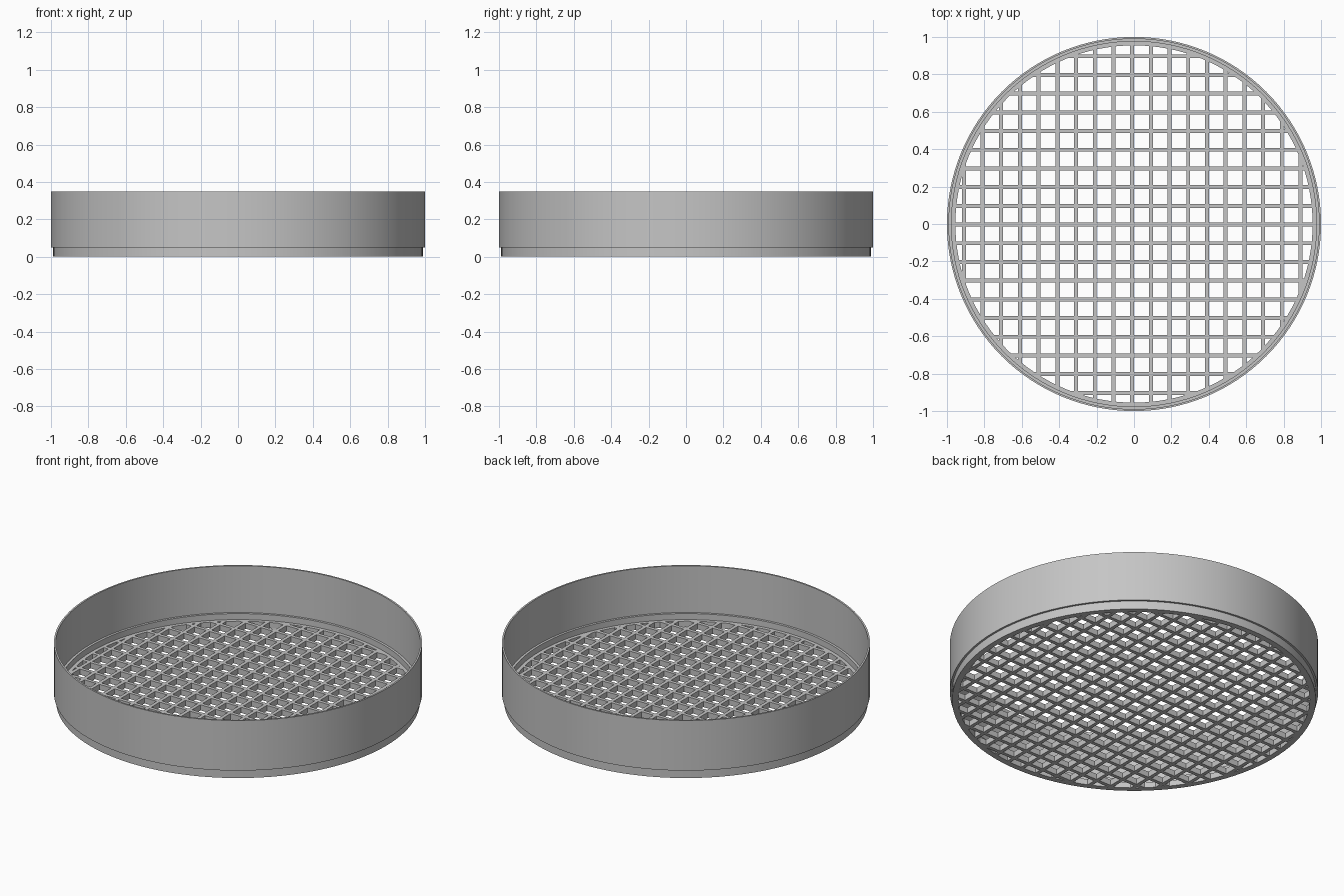
import bpy
import bmesh
import math

cube = bpy.data.objects.get("Cube")
if cube:
    bpy.data.objects.remove(cube, do_unlink=True)

SEGMENTS = 128
BAR = 0.021        # width of a mesh bar
PITCH = 0.1        # distance between bars
FLOOR = 0.034      # height of the mesh and its ring
REACH = 0.978      # bars end inside the ring

grey = bpy.data.materials.new("grey")
grey.use_nodes = True
grey.diffuse_color = (0.56, 0.56, 0.56, 1)
grey.node_tree.nodes["Principled BSDF"].inputs["Base Color"].default_value = grey.diffuse_color


def make_object(name, bm):
    bmesh.ops.recalc_face_normals(bm, faces=bm.faces)
    mesh = bpy.data.meshes.new(name)
    bm.to_mesh(mesh)
    bm.free()
    mesh.materials.append(grey)
    obj = bpy.data.objects.new(name, mesh)
    bpy.context.collection.objects.link(obj)
    return obj


def lathe(name, profile):
    """Turn a closed (radius, height) profile around the z axis."""
    bm = bmesh.new()
    rings = []
    for i in range(SEGMENTS):
        a = math.tau * i / SEGMENTS
        rings.append([bm.verts.new((r * math.cos(a), r * math.sin(a), z)) for r, z in profile])
    n = len(profile)
    for i in range(SEGMENTS):
        p, q = rings[i], rings[(i + 1) % SEGMENTS]
        for k in range(n):
            m = (k + 1) % n
            bm.faces.new((p[k], q[k], q[m], p[m]))
    obj = make_object(name, bm)
    bpy.ops.object.select_all(action='DESELECT')
    bpy.context.view_layer.objects.active = obj
    obj.select_set(True)
    bpy.ops.object.shade_smooth_by_angle(angle=math.radians(30))
    return obj


def bars(name, axis, offset):
    """Parallel bars across the round opening, each cut to its chord."""
    bm = bmesh.new()
    for i in range(-9, 10):
        c = i * PITCH + offset
        half = math.sqrt(REACH ** 2 - (abs(c) + BAR / 2) ** 2)
        size, place = [BAR, BAR, FLOOR], [0, 0, FLOOR / 2]
        size[axis] = 2 * half
        place[1 - axis] = c
        box = bmesh.ops.create_cube(bm, size=1)["verts"]
        bmesh.ops.scale(bm, verts=box, vec=size)
        bmesh.ops.translate(bm, verts=box, vec=place)
    return make_object(name, bm)


# Wall with stepped stacking lip below, ledge inside and ring around the mesh
lathe("sieve_rim", [
    (0.955, 0), (0.988, 0), (0.988, 0.05), (1, 0.05), (1, 0.35),
    (0.99, 0.35), (0.99, 0.07), (0.976, 0.07), (0.976, FLOOR), (0.955, FLOOR),
])

# Square mesh floor
bars("mesh_bars_crosswise", 0, -0.003)
bars("mesh_bars_lengthwise", 1, -0.01)
